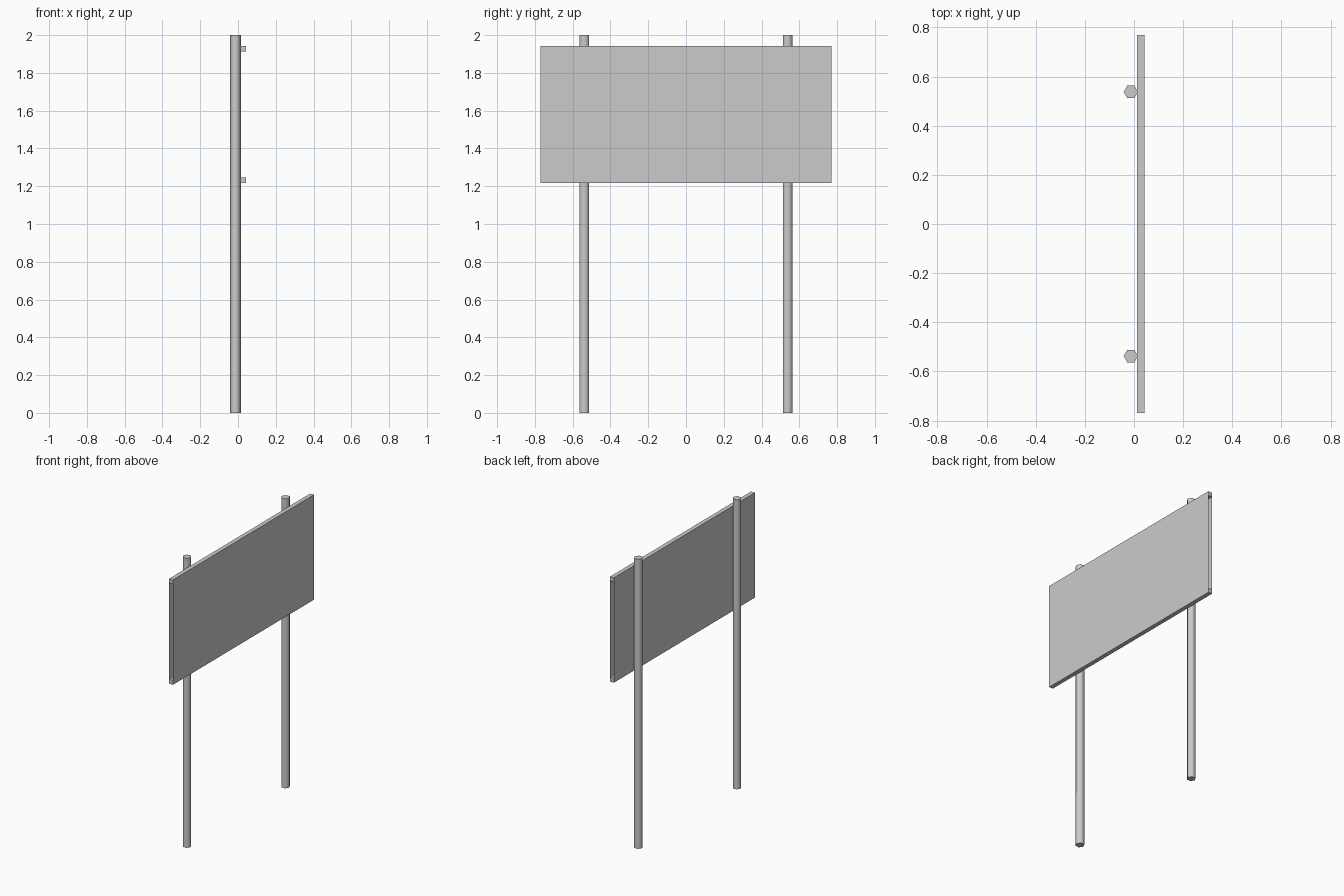
import bpy, bmesh, math
from mathutils import Matrix

if "Cube" in bpy.data.objects:
    bpy.data.objects.remove(bpy.data.objects["Cube"])

POST_X, POST_Y, POST_R, POST_H = -0.013, 0.538, 0.029, 2.0
X0, X1 = 0.012, 0.042          # sign back and front
HALF_W = 0.77
Z0, Z1, BAR = 1.217, 1.942, 0.03


def finish(name, bm):
    mesh = bpy.data.meshes.new(name)
    bm.normal_update()
    bm.to_mesh(mesh)
    bm.free()
    obj = bpy.data.objects.new(name, mesh)
    bpy.context.collection.objects.link(obj)
    return obj


def post(name, y):
    bm = bmesh.new()
    bmesh.ops.create_cone(bm, cap_ends=True, segments=6, radius1=POST_R,
                          radius2=POST_R, depth=POST_H,
                          matrix=Matrix.Rotation(math.pi / 2, 4, 'Z'))
    bmesh.ops.translate(bm, verts=bm.verts, vec=(POST_X, y, POST_H / 2))
    obj = finish(name, bm)
    bpy.ops.object.select_all(action='DESELECT')
    obj.select_set(True)
    bpy.context.view_layer.objects.active = obj
    bpy.ops.object.shade_smooth_by_angle(angle=math.radians(65))


def bar(name, z):
    bm = bmesh.new()
    bmesh.ops.create_cube(bm, size=1)
    bmesh.ops.scale(bm, verts=bm.verts, vec=(X1 - X0, 2 * HALF_W, BAR))
    bmesh.ops.translate(bm, verts=bm.verts, vec=((X0 + X1) / 2, 0, z + BAR / 2))
    finish(name, bm)


def sheet(name, x, side):
    bm = bmesh.new()
    z0, z1 = Z0 + BAR, Z1 - BAR
    corners = [(-1, z0), (1, z0), (1, z1), (-1, z1)][::side]
    bm.faces.new([bm.verts.new((x, s * HALF_W, z)) for s, z in corners])
    finish(name, bm)


# Hexagonal support posts
post("left_post", -POST_Y)
post("right_post", POST_Y)

# Top and bottom rails of the sign
bar("bottom_rail", Z0)
bar("top_rail", Z1 - BAR)

# Thin front and back sheets, open at the ends
sheet("front_sheet", X1, 1)
sheet("back_sheet", X0, -1)
